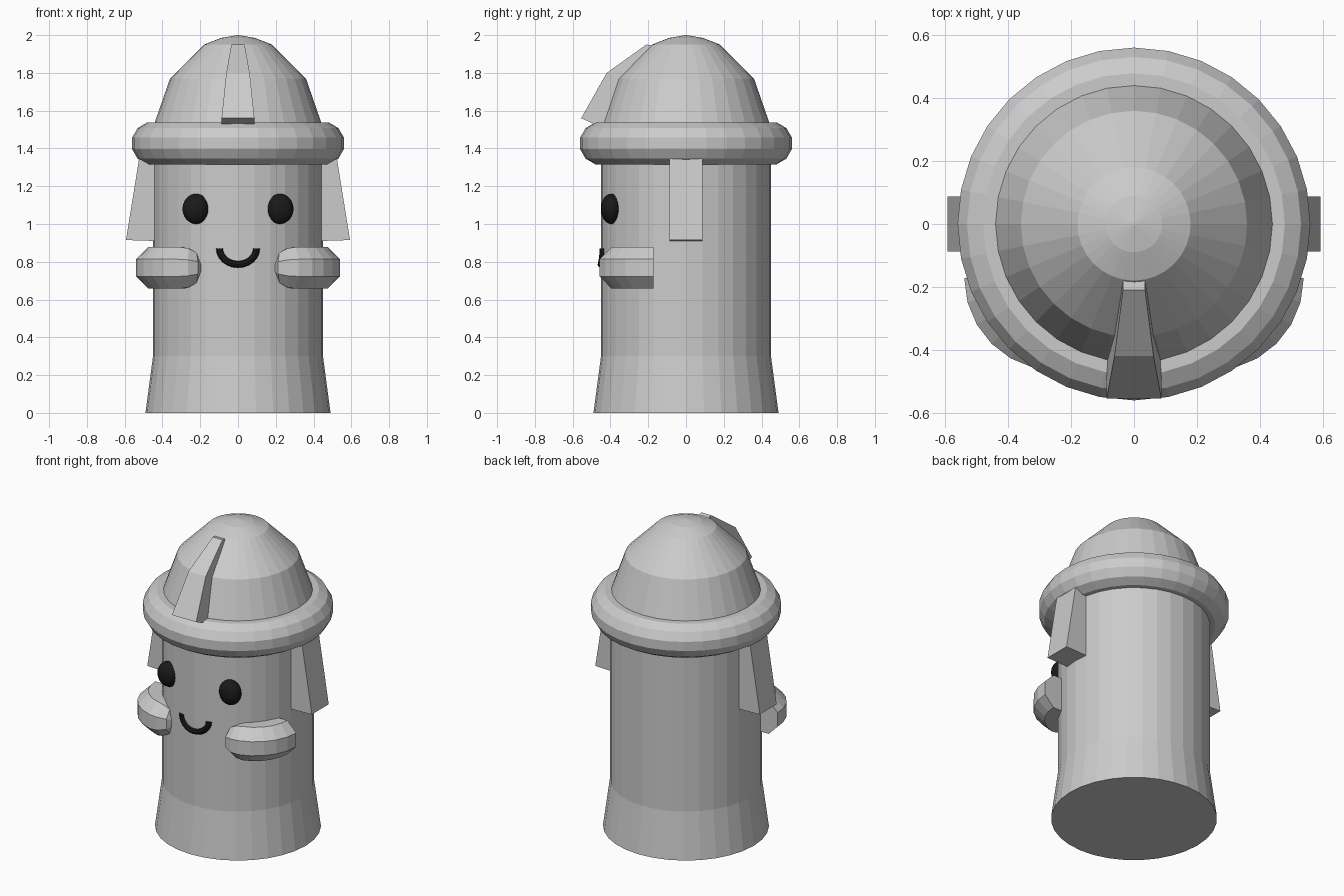
import bpy, bmesh
from math import sin, cos, pi, radians, sqrt

if "Cube" in bpy.data.objects:
    bpy.data.objects.remove(bpy.data.objects["Cube"])

SIDES = 32


def loft(name, rings, closed=False):
    """Skin a list of equal-sized point rings; cap the ends unless closed."""
    bm = bmesh.new()
    vs = [[bm.verts.new(p) for p in r] for r in rings]
    n = len(vs[0])
    pairs = list(zip(vs, vs[1:])) + ([(vs[-1], vs[0])] if closed else [])
    for a, b in pairs:
        for i in range(n):
            j = (i + 1) % n
            bm.faces.new((a[i], a[j], b[j], b[i]))
    if not closed:
        bm.faces.new(vs[0][::-1])
        bm.faces.new(vs[-1])
    bmesh.ops.remove_doubles(bm, verts=bm.verts, dist=1e-5)
    bmesh.ops.recalc_face_normals(bm, faces=bm.faces)
    me = bpy.data.meshes.new(name)
    bm.to_mesh(me)
    bm.free()
    ob = bpy.data.objects.new(name, me)
    bpy.context.collection.objects.link(ob)
    return ob


def lathe(name, profile, closed=False):
    return loft(name, [[(r * cos(2 * pi * i / SIDES), r * sin(2 * pi * i / SIDES), z)
                        for i in range(SIDES)] for r, z in profile], closed)


black = bpy.data.materials.new("black")
black.diffuse_color = (0.01, 0.01, 0.01, 1)
black.use_nodes = True
black.node_tree.nodes["Principled BSDF"].inputs["Base Color"].default_value = black.diffuse_color

# Body, domed hat and rounded brim
lathe("body", [(0.49, 0), (0.45, 0.3), (0.45, 1.45)])
lathe("hat_dome", [(0.46, 1.45), (0.44, 1.54), (0.36, 1.77), (0.18, 1.95),
                   (0.09, 1.985), (0.005, 2.0)])
brim = [radians(15 + 30 * k) for k in range(12)]
lathe("hat_brim", [(0.45 + 0.115 * cos(a), 1.427 + 0.115 * sin(a)) for a in brim], True)

# Tapered crest on the front of the hat: (half width, outer y, z, inner y, z)
crest = [(0.087, -0.555, 1.56, -0.42, 1.50),
         (0.062, -0.42, 1.80, -0.31, 1.74),
         (0.035, -0.21, 1.95, -0.15, 1.94)]
loft("hat_crest", [[(-w, yo, zo), (w, yo, zo), (w, yi, zi), (-w, yi, zi)]
                   for w, yo, zo, yi, zi in crest])

for side, s in (("left", -1), ("right", 1)):
    # Side flap hanging from the brim
    loft(side + "_flap", [[(s * xi, -0.087, z), (s * xo, -0.087, zo),
                           (s * xo, 0.087, zo), (s * xi, 0.087, z)]
                          for xi, xo, z, zo in ((0.43, 0.593, 0.91, 0.915),
                                                (0.38, 0.515, 1.40, 1.40))])

    # Arm: octagonal tube bent round the body, closing to a blunt hand
    stations = [(a, 1) for a in (0, 15, 30, 45, 60, 75)] + [(86, 0.93), (97, 0.72), (103, 0.4)]
    rings = []
    for deg, scale in stations:
        a, ring = radians(deg), []
        for k in range(8):
            t = radians(22.5 + 45 * k)
            r = 0.185 + 0.119 * scale * cos(t)
            ring.append((s * (0.245 + r * cos(a)), -0.172 - r * sin(a),
                         0.768 + 0.119 * scale * sin(t)))
        rings.append(ring)
    loft(side + "_arm", rings)

    # Oval eye
    bpy.ops.mesh.primitive_uv_sphere_add(segments=16, ring_count=12, radius=1,
                                         location=(s * 0.222, -0.397, 1.08))
    eye = bpy.context.object
    eye.name = side + "_eye"
    eye.scale = (0.072, 0.054, 0.08)
    eye.data.materials.append(black)
    bpy.ops.object.shade_smooth_by_angle()

# Smile: thin tube along a half circle on the body surface
rings = []
for i in range(13):
    a, ring = pi + pi * i / 12, []
    for k in range(8):
        t = 2 * pi * k / 8
        r = 0.018 * cos(t)
        x = (0.098 + r) * cos(a)
        ring.append((x, -sqrt(0.45 ** 2 - x * x) - 0.018 * sin(t),
                     0.87 + (0.084 + r) * sin(a)))
    rings.append(ring)
loft("mouth", rings).data.materials.append(black)
